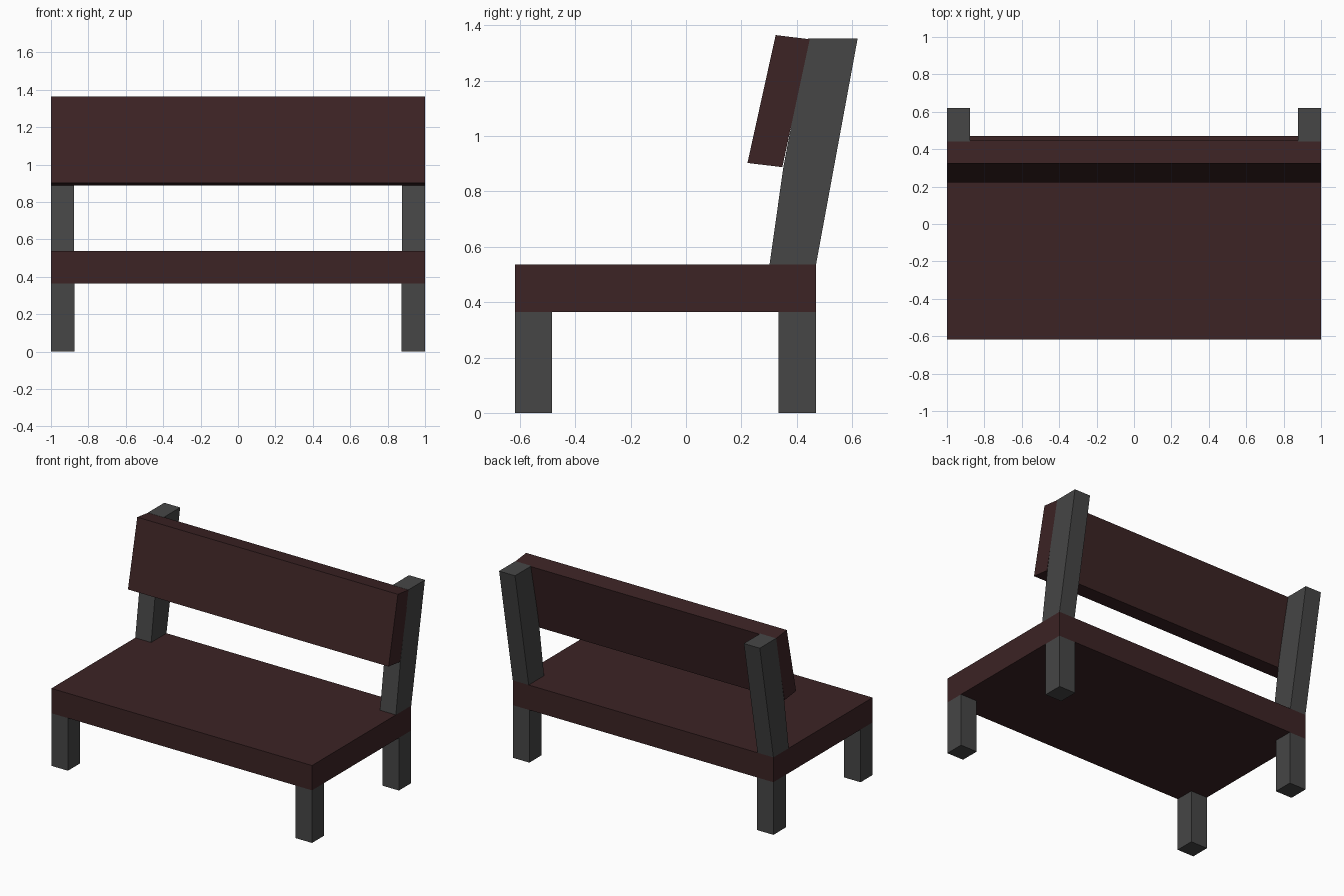
import bpy

if "Cube" in bpy.data.objects:
    bpy.data.objects.remove(bpy.data.objects["Cube"])


def material(name, rgb):
    m = bpy.data.materials.new(name)
    m.diffuse_color = (*rgb, 1)
    m.use_nodes = True
    m.node_tree.nodes["Principled BSDF"].inputs["Base Color"].default_value = m.diffuse_color
    return m


WOOD = material("dark red wood", (0.045, 0.017, 0.018))
METAL = material("dark grey", (0.061, 0.061, 0.061))


def extrude_x(name, profile, x0, x1, mat):
    """Prism from a (y, z) profile, counter-clockwise seen from +x."""
    n = len(profile)
    verts = [(x, y, z) for x in (x0, x1) for y, z in profile]
    faces = [list(range(n))[::-1], list(range(n, 2 * n))]
    faces += [(i, (i + 1) % n, n + (i + 1) % n, n + i) for i in range(n)]
    me = bpy.data.meshes.new(name)
    me.from_pydata(verts, [], faces)
    me.materials.append(mat)
    ob = bpy.data.objects.new(name, me)
    bpy.context.collection.objects.link(ob)
    return ob


def rect(y0, y1, z0, z1):
    return [(y0, z0), (y1, z0), (y1, z1), (y0, z1)]


# seat slab
extrude_x("seat", rect(-0.617, 0.47, 0.365, 0.537), -1, 1, WOOD)

# tilted backrest board
extrude_x("backrest", [(0.222, 0.903), (0.348, 0.888), (0.447, 1.35), (0.324, 1.365)],
          -1, 1, WOOD)

# legs and leaning back posts, mirrored left and right
post = [(0.302, 0.537), (0.47, 0.537), (0.62, 1.352), (0.44, 1.352), (0.352, 0.889)]
for name, profile, inner in (("front_leg", rect(-0.617, -0.485, 0, 0.365), 0.873),
                             ("back_leg", rect(0.335, 0.47, 0, 0.365), 0.873),
                             ("back_post", post, 0.878)):
    extrude_x(name + "_right", profile, inner, 1, METAL)
    extrude_x(name + "_left", profile, -1, -inner, METAL)
